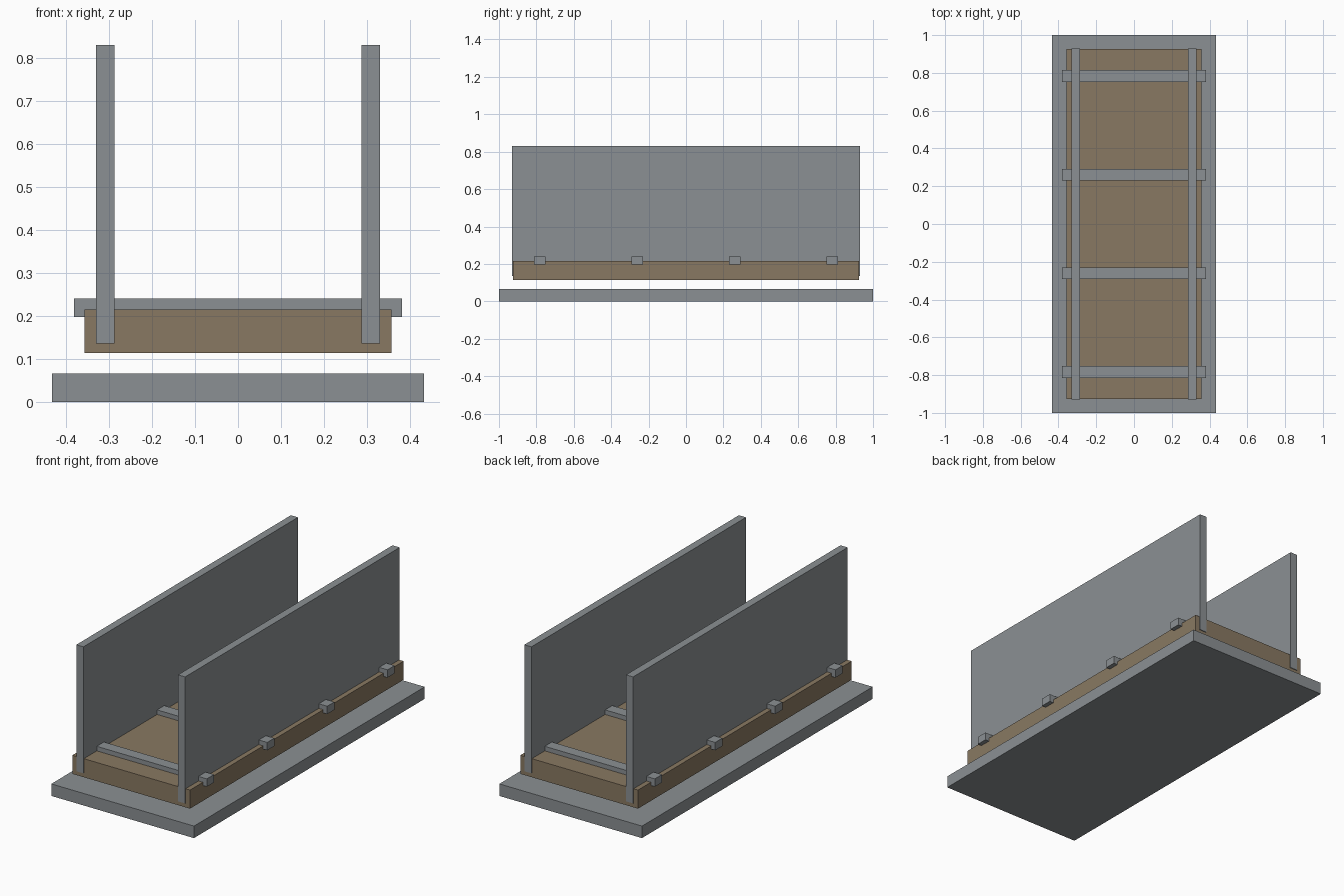
import bpy

if "Cube" in bpy.data.objects:
    bpy.data.objects.remove(bpy.data.objects["Cube"])


def material(name, rgb):
    m = bpy.data.materials.new(name)
    m.diffuse_color = (*rgb, 1)
    m.use_nodes = True
    m.node_tree.nodes["Principled BSDF"].inputs["Base Color"].default_value = m.diffuse_color
    return m


grey = material("grey", (0.258, 0.279, 0.292))
brown = material("brown", (0.25, 0.191, 0.122))


def box(name, lo, hi, mat):
    bpy.ops.mesh.primitive_cube_add(size=1, location=[(a + b) / 2 for a, b in zip(lo, hi)])
    o = bpy.context.object
    o.name = name
    o.scale = [b - a for a, b in zip(lo, hi)]
    bpy.ops.object.transform_apply(location=False, rotation=False, scale=True)
    o.data.materials.append(mat)
    return o


# Floor slab and the raised brown tray
box("base_slab", (-0.433, -1, 0), (0.433, 1, 0.066), grey)
box("brown_bed", (-0.357, -0.926, 0.113), (0.357, 0.926, 0.215), brown)

# Tall side panels, standing slightly proud of the bed ends
for name, x in (("left_panel", -0.3085), ("right_panel", 0.3085)):
    box(name, (x - 0.0215, -0.93, 0.136), (x + 0.0215, 0.93, 0.83), grey)

# Cross bars running through both panels
for i, y in enumerate((-0.783, -0.26, 0.26, 0.783)):
    box(f"cross_bar_{i + 1}", (-0.381, y - 0.031, 0.197), (0.381, y + 0.031, 0.24), grey)
